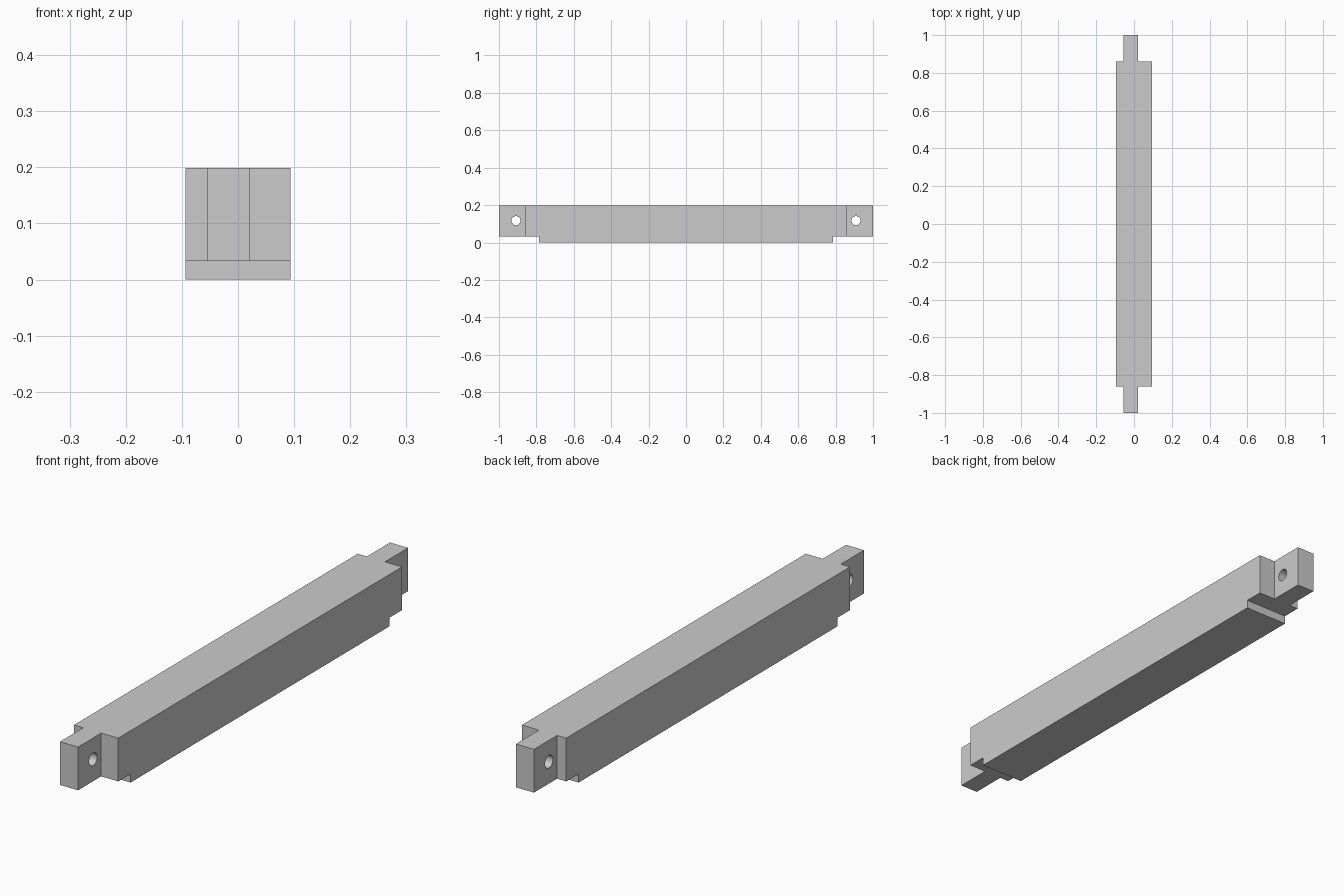
import bpy, bmesh
from math import pi

if "Cube" in bpy.data.objects:
    bpy.data.objects.remove(bpy.data.objects["Cube"])

W, H = 0.094, 0.199              # half width, height
TAB_L, TAB_R = -0.055, 0.0215    # tab sides in x
SHOULDER, FOOT, STEP = 0.86, 0.785, 0.033
HOLE_Y, HOLE_Z, HOLE_R = 0.909, 0.117, 0.024


def extrude_plan(name, points, z0, z1):
    bm = bmesh.new()
    face = bm.faces.new([bm.verts.new((x, y, z0)) for x, y in points])
    ret = bmesh.ops.extrude_face_region(bm, geom=[face])
    top = [v for v in ret["geom"] if isinstance(v, bmesh.types.BMVert)]
    bmesh.ops.translate(bm, verts=top, vec=(0, 0, z1 - z0))
    bmesh.ops.recalc_face_normals(bm, faces=bm.faces)
    mesh = bpy.data.meshes.new(name)
    bm.to_mesh(mesh)
    bm.free()
    obj = bpy.data.objects.new(name, mesh)
    bpy.context.collection.objects.link(obj)
    return obj


def cut(target, cutter):
    cutter.hide_render = True
    mod = target.modifiers.new("cut", 'BOOLEAN')
    mod.operation = 'DIFFERENCE'
    mod.solver = 'EXACT'
    mod.object = cutter
    bpy.context.view_layer.objects.active = target
    bpy.ops.object.modifier_apply(modifier=mod.name)
    bpy.data.objects.remove(cutter, do_unlink=True)


# Beam with a narrow offset tab at each end
half = [(W, SHOULDER), (TAB_R, SHOULDER), (TAB_R, 1), (TAB_L, 1),
        (TAB_L, SHOULDER), (-W, SHOULDER)]
beam = extrude_plan("beam", half + [(x, -y) for x, y in reversed(half)], 0, H)

for s in (-1, 1):
    # Step under each end
    step = extrude_plan("step_cutter", [(-0.2, s * FOOT), (0.2, s * FOOT),
                                        (0.2, s * 1.1), (-0.2, s * 1.1)], -0.1, STEP)
    cut(beam, step)
    # Pin hole through each tab
    bpy.ops.mesh.primitive_cylinder_add(vertices=32, radius=HOLE_R, depth=0.4,
                                        location=(0, s * HOLE_Y, HOLE_Z),
                                        rotation=(0, pi / 2, 0))
    cut(beam, bpy.context.object)

# Round hole walls, crisp edges elsewhere
beam.select_set(True)
bpy.context.view_layer.objects.active = beam
bpy.ops.object.shade_smooth_by_angle()
